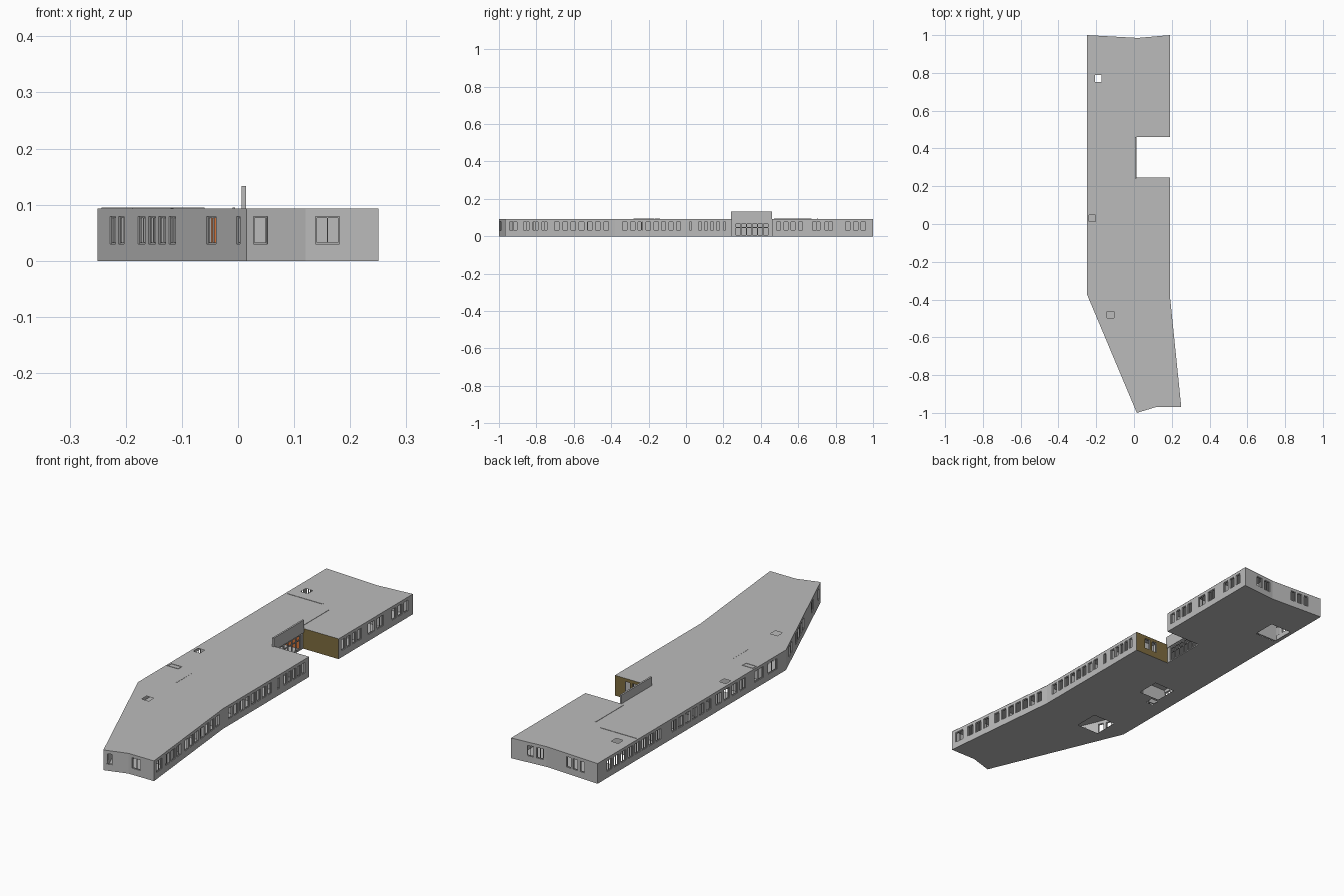
import bpy, bmesh
from mathutils import Vector, Matrix

if "Cube" in bpy.data.objects:
    bpy.data.objects.remove(bpy.data.objects["Cube"])

H, T = 0.093, 0.010          # wall height and thickness
Z0, Z1 = 0.030, 0.079        # window sill and head


def mat(name, rgb):
    m = bpy.data.materials.new(name)
    m.diffuse_color = (*rgb, 1)
    m.use_nodes = True
    m.node_tree.nodes["Principled BSDF"].inputs["Base Color"].default_value = m.diffuse_color
    return m


GREY = mat("light_grey", (0.5, 0.5, 0.5))
FRAME = mat("frame_grey", (0.42, 0.42, 0.42))
BROWN = mat("brown_cladding", (0.21, 0.15, 0.05))
ORANGE = mat("orange_paint", (0.65, 0.17, 0.04))

# Building outline, counter-clockwise
OUT = [Vector(p) for p in [(-.25, 1), (-.25, -.37), (.015, -1), (.12, -.968), (.25, -.968),
       (.19, -.38), (.19, .245), (.01, .245), (.01, .46), (.19, .46), (.19, 1), (.02, .985)]]
N = len(OUT)


def finish(bm, name, *mats):
    me = bpy.data.meshes.new(name)
    bm.to_mesh(me)
    bm.free()
    for m in mats:
        me.materials.append(m)
    ob = bpy.data.objects.new(name, me)
    bpy.context.collection.objects.link(ob)
    return ob


def add_box(bm, lo, hi, mtx=Matrix()):
    lo, hi = Vector(lo), Vector(hi)
    size = Matrix.Diagonal((*(hi - lo), 1))
    bmesh.ops.create_cube(bm, size=1, matrix=mtx @ Matrix.Translation((lo + hi) / 2) @ size)


def boxes(name, material, items):
    bm = bmesh.new()
    for lo, hi in items:
        add_box(bm, lo, hi)
    return finish(bm, name, material)


def inset(i, d):
    """Mitred inward offset of outline corner i."""
    a = (OUT[i] - OUT[i - 1]).normalized()
    b = (OUT[(i + 1) % N] - OUT[i]).normalized()
    na, nb = Vector((-a.y, a.x)), Vector((-b.y, b.x))
    return OUT[i] + (na + nb) * d / (1 + na.dot(nb))


# Outer wall ring; the two sides of the entrance recess are brown
bm = bmesh.new()
ob_, ot, ib, it = [[bm.verts.new((*inset(i, d), z)) for i in range(N)]
                   for d in (0, T) for z in (0, H)]
for i in range(N):
    j = (i + 1) % N
    f = bm.faces.new((ob_[i], ob_[j], ot[j], ot[i]))
    if i in (6, 8):
        f.material_index = 1
    bm.faces.new((ib[j], ib[i], it[i], it[j]))
    bm.faces.new((ot[i], ot[j], it[j], it[i]))
    bm.faces.new((ob_[j], ob_[i], ib[i], ib[j]))
bmesh.ops.recalc_face_normals(bm, faces=bm.faces[:])
walls = finish(bm, "outer_walls", GREY, BROWN)

# Evenly spaced window runs: edge -> axis, (start, end, count)
RUNS = {
    0: (1, [(.93, .54, 8), (.46, .175, 6), (.14, -.075, 4), (-.14, -.305, 2)]),
    1: (0, [(-.228, -.203, 2), (-.178, -.111, 4), (-.056, -.039, 1), (-.003, .004, 1)]),
    2: (0, [(.028, .053, 1)]),
    3: (0, [(.138, .181, 1)]),
    4: (1, [(-.945, -.9, 1), (-.87, -.74, 3), (-.705, -.412, 7)]),
    5: (1, [(-.342, -.145, 5), (-.134, -.027, 3), (.016, .032, 1), (.064, .214, 5)]),
    6: (0, [(.14, .075, 2)]),
    9: (1, [(.481, .626, 4), (.674, .786, 2), (.85, .963, 3)]),
    10: (0, [(.115, .035, 2)]),
    11: (0, [(-.085, -.18, 3)]),
}
FILL = .68                   # window share of each bay
B = 0.0025                   # frame bar width
cut, frames = bmesh.new(), bmesh.new()
for e, (ax, runs) in RUNS.items():
    a, b = OUT[e], OUT[(e + 1) % N]
    L, u = (b - a).length, (b - a).normalized()
    mtx = Matrix.Translation((*a, 0)) @ Matrix.Rotation(Vector((1, 0)).angle_signed(u) * -1, 4, 'Z')
    for v0, v1, n in runs:
        r0, r1 = sorted(L * (v - a[ax]) / (b[ax] - a[ax]) for v in (v0, v1))
        pitch = (r1 - r0) / (n - 1 + FILL)
        for k in range(n):
            s0 = r0 + k * pitch
            s1 = s0 + pitch * FILL if n > 1 else r1
            add_box(cut, (s0, -.01, Z0), (s1, T + .01, Z1), mtx)
            posts = [s0, s1 - B] + ([(s0 + s1 - B) / 2] if s1 - s0 > .03 else [])
            for p in posts:
                add_box(frames, (p, .003, Z0), (p + B, .006, Z1), mtx)
            for z in (Z0, Z1 - B):
                add_box(frames, (s0, .003, z), (s1, .006, z + B), mtx)
add_box(cut, (-.02, .262, .004), (.03, .443, .07))   # entrance opening
finish(frames, "window_frames", FRAME)
cutter = finish(cut, "opening_cutter", GREY)
cutter.hide_render = True
mod = walls.modifiers.new("openings", 'BOOLEAN')
mod.operation, mod.solver, mod.object = 'DIFFERENCE', 'EXACT', cutter

# Apply the openings and drop the cutter
deps = bpy.context.evaluated_depsgraph_get()
cut_mesh = bpy.data.meshes.new_from_object(walls.evaluated_get(deps))
walls.modifiers.clear()
walls.data = cut_mesh
bpy.data.objects.remove(cutter)


def sheet(name, z, up, holes):
    """Flat sheet of the outline with square holes (centre x, y, half size)."""
    bm = bmesh.new()
    loops = [[(*p, z) for p in OUT]]
    for x, y, r in holes:
        loops.append([(x + sx * r, y + sy * r, z)
                      for sx, sy in ((-1, -1), (1, -1), (1, 1), (-1, 1))])
    edges = []
    for lp in loops:
        vs = [bm.verts.new(p) for p in lp]
        edges += [bm.edges.new((vs[k - 1], vs[k])) for k in range(len(vs))]
    bmesh.ops.triangle_fill(bm, use_beauty=True, edges=edges, normal=(0, 0, up))
    for f in bm.faces:
        f.normal_update()
        if f.normal.z * up < 0:
            f.normal_flip()
    return finish(bm, name, GREY)


# Roof with skylight shafts, floor with stair openings
sheet("roof", H + .0004, 1, [(-.189, .77, .018), (-.22, .03, .017), (-.124, -.48, .018)])
sheet("floor", 0, -1, [(-.178, .755, .054), (-.117, .02, .053), (-.16, -.065, .018),
                       (-.097, -.38, .057)])

# Interior partitions: corridor walls and cross walls, some poking through the roof
W, TOP = .005, H - .001


def along_y(x, y0, y1, top=TOP):
    return (x, y0, .001), (x + W, y1, top)


def along_x(y, x0, x1, top=TOP):
    return (x0, y, .001), (x1, y + W, top)


parts = [along_x(.701, -.24, -.06, H + .002), along_y(-.01, .47, .67, H + .002),
         along_y(-.12, -.28, -.17, H + .001), along_y(.05, -.93, .23), along_y(.05, .47, .96),
         along_y(-.115, .1, .68)]
parts += [along_x(-.82 + k * .145, .055, .18) for k in range(8)]
parts += [along_x(.65 + k * .17, .055, .18) for k in range(2)]
parts += [along_x(-.23 + k * .15, -.24, -.115) for k in range(6)]
boxes("inner_walls", GREY, parts)
boxes("lobby_wall", ORANGE, [along_x(.446, -.11, -.001)])

# Raised roof vent outline
x0, x1, y0, y1 = -.243, -.187, -.168, -.143
boxes("roof_vent_rim", GREY,
      [((x0, y, H), (x1, y + .004, H + .002)) for y in (y0, y1)]
      + [((x, y0, H), (x + .004, y1, H + .002)) for x in (x0, x1 - .004)])

# Entrance: tall fascia and glazing bars
boxes("entrance_fascia", GREY, [((.006, .24, .075), (.014, .461, .133))])
bars = [((.003, .262 + k * .0295, .003), (.008, .266 + k * .0295, .07)) for k in range(7)]
bars += [((.003, .262, z), (.008, .443, z + .004)) for z in (.003, .045, .066)]
boxes("entrance_frame", FRAME, bars)
